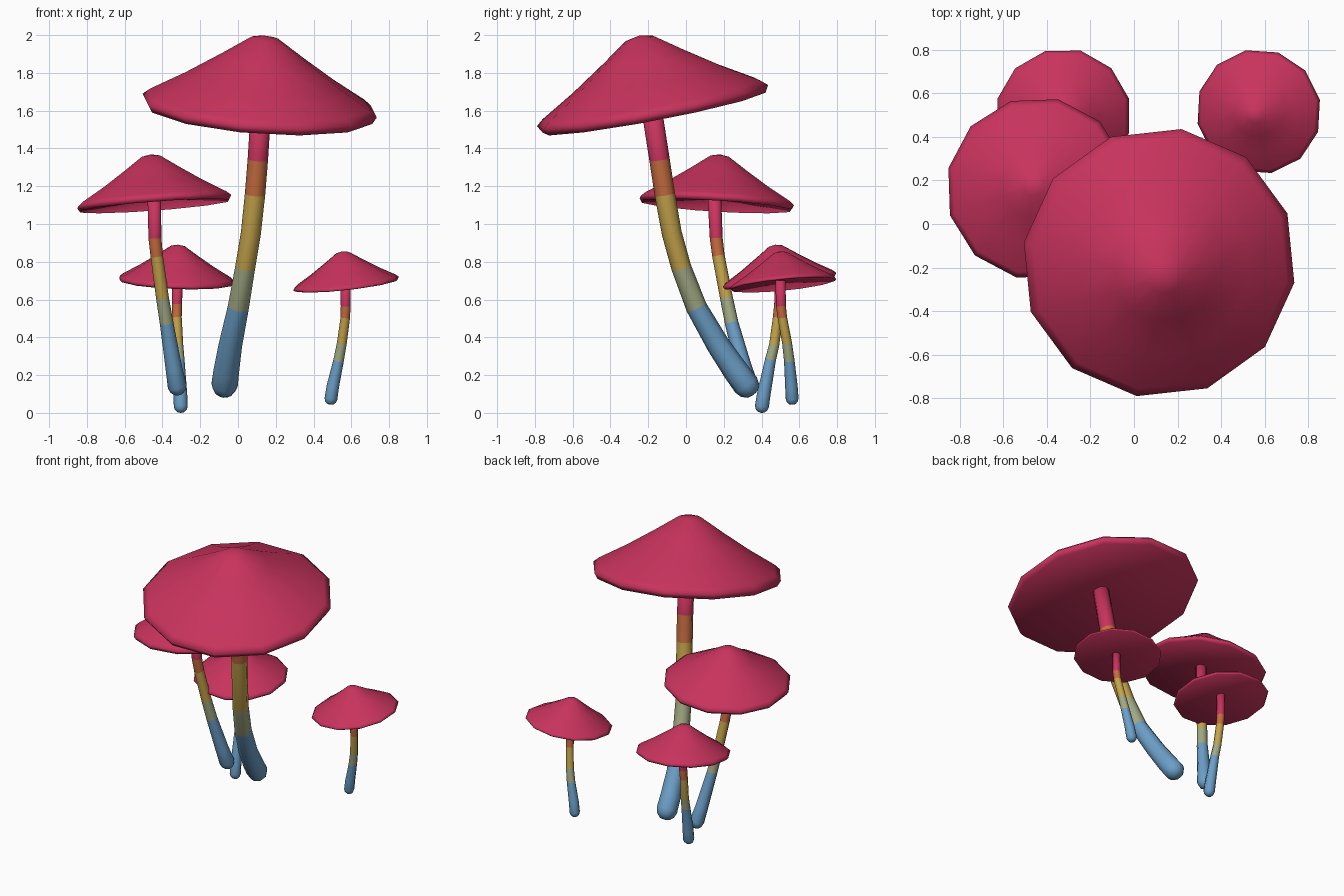
import bpy
import bmesh
from math import cos, sin, tau, radians
from mathutils import Vector

cube = bpy.data.objects.get("Cube")
if cube:
    bpy.data.objects.remove(cube)


def material(name, rgb):
    mat = bpy.data.materials.new(name)
    mat.use_nodes = True
    color = (*rgb, 1)
    mat.diffuse_color = color
    mat.node_tree.nodes["Principled BSDF"].inputs["Base Color"].default_value = color
    return mat


crimson = material("crimson", (.58, .033, .11))
orange = material("burnt_orange", (.56, .15, .05))
mustard = material("mustard", (.56, .37, .07))
sage = material("sage", (.36, .4, .23))
blue = material("soft_blue", (.15, .35, .58))
bands = [crimson, orange, mustard, sage, blue]


def skin(name, rings, mats, seg_mats=None):
    """Bridge rings of points; a ring with one point closes to a tip."""
    bm = bmesh.new()
    loops = [[bm.verts.new(p) for p in ring] for ring in rings]
    for k, (a, b) in enumerate(zip(loops, loops[1:])):
        n = max(len(a), len(b))
        for i in range(n):
            j = (i + 1) % n
            if len(a) == 1:
                quad = (a[0], b[j], b[i])
            elif len(b) == 1:
                quad = (a[i], a[j], b[0])
            else:
                quad = (a[i], a[j], b[j], b[i])
            face = bm.faces.new(quad)
            face.material_index = seg_mats[k] if seg_mats else 0
            face.smooth = True
    bmesh.ops.recalc_face_normals(bm, faces=bm.faces)
    mesh = bpy.data.meshes.new(name)
    bm.to_mesh(mesh)
    bm.free()
    for mat in mats:
        mesh.materials.append(mat)
    bpy.context.collection.objects.link(bpy.data.objects.new(name, mesh))


def cap(name, x, y, top, radius, slope_x, slope_y, phase, lip):
    """Twelve-sided cap with a rolled rim, tilted by its slopes, hollow below."""
    profile = [(0, .6), (.12, .575), (.36, .41), (.65, .22), (.94, .05),
               (1, 0), (.965, -lip), (0, .1 - lip)]
    tilt = Vector((0, 0, 1)).rotation_difference(Vector((-slope_x, -slope_y, 1)))
    center = Vector((x, y, top - .6 * radius))
    rings = []
    for r, z in profile:
        count = 12 if r else 1
        rings.append([center + tilt @ (radius * Vector((
            r * cos(radians(phase) + tau * i / 12),
            r * sin(radians(phase) + tau * i / 12), z))) for i in range(count)])
    skin(name, rings, [crimson])


def stem(name, path, seg_mats):
    """Eight-sided stem along (x, y, z, radius) points from top to foot."""
    pts = [Vector(p[:3]) for p in path]
    radii = [p[3] for p in path]
    # rounded foot
    down = (pts[-1] - pts[-2]).normalized()
    foot, size = pts[-1], radii[-1]
    for reach, width in ((.5, .85), (.85, .5)):
        pts.append(foot + down * size * reach)
        radii.append(size * width)
    rings = [[pts[0]]]
    for i, (p, r) in enumerate(zip(pts, radii)):
        d = (pts[min(i + 1, len(pts) - 1)] - pts[max(i - 1, 0)]).normalized()
        u = d.cross(Vector((0, 1, 0))).normalized()
        v = d.cross(u)
        rings.append([p + r * (u * cos(tau * k / 8) + v * sin(tau * k / 8))
                      for k in range(8)])
    rings.append([foot + down * size * .95])
    skin(name, rings, bands, [0] + seg_mats + [4, 4, 4])


# Caps
cap("large_cap", .115, -.177, 2.005, .63, -.073, .19, 21, .06)
cap("medium_cap", -.443, .163, 1.37, .42, .075, -.06, 17, .055)
cap("back_cap", -.325, .495, .892, .312, -.037, .12, 15, .045)
cap("left_cap", .572, .515, .857, .288, .11, .1, 11.5, .025)

# Stems, one colour band per stretch
stem("large_stem", [
    (.125, -.19, 1.66, .054), (.105, -.14, 1.34, .054), (.09, -.112, 1.155, .054),
    (.068, -.075, .95, .053), (.038, -.025, .77, .053), (.002, .055, .56, .056),
    (-.04, .17, .36, .062), (-.062, .265, .22, .068), (-.071, .318, .148, .07)],
    [0, 1, 2, 2, 3, 4, 4, 4])
stem("medium_stem", [
    (-.443, .15, 1.15, .036), (-.44, .16, .925, .034), (-.43, .172, .83, .033),
    (-.4, .214, .61, .034), (-.378, .242, .475, .036), (-.34, .305, .24, .044),
    (-.322, .335, .14, .05)],
    [0, 1, 2, 3, 4, 4])
stem("back_stem", [
    (-.32, .5, .73, .028), (-.323, .494, .575, .027), (-.324, .486, .505, .026),
    (-.317, .467, .36, .027), (-.312, .447, .28, .029), (-.305, .412, .1, .036),
    (-.303, .402, .035, .037)],
    [0, 1, 2, 3, 4, 4])
stem("left_stem", [
    (.57, .5, .7, .027), (.57, .503, .565, .026), (.568, .51, .505, .025),
    (.55, .535, .37, .026), (.532, .547, .275, .028), (.502, .558, .14, .033),
    (.492, .562, .075, .034)],
    [0, 1, 2, 3, 4, 4])
